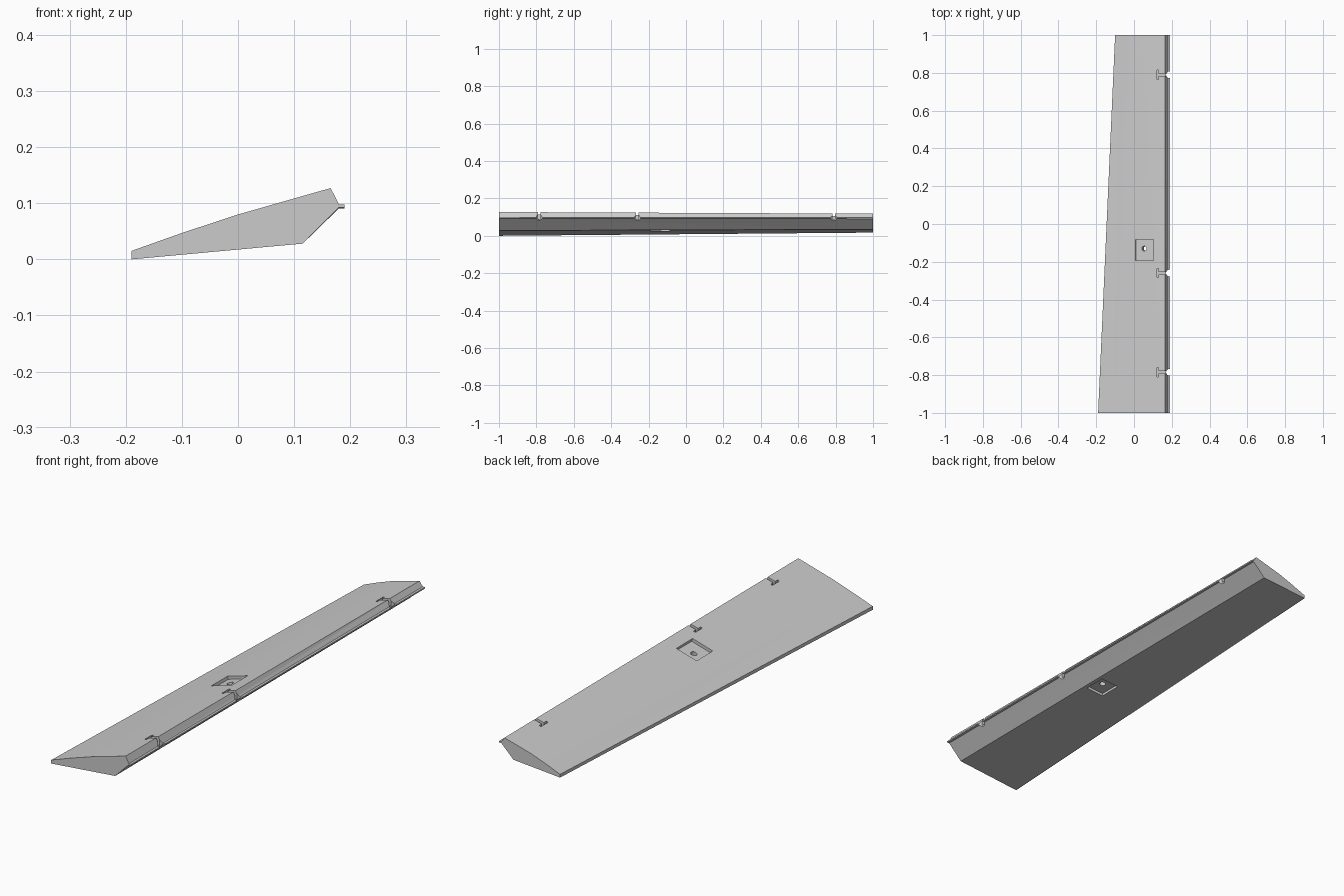
import bpy, bmesh, math

if "Cube" in bpy.data.objects:
    bpy.data.objects.remove(bpy.data.objects["Cube"])

# Tapered panel: root and tip cross-sections (x, z), lofted along y
root = [(-0.19, 0.0), (-0.19, 0.015), (-0.10, 0.047), (0.0, 0.080), (0.165, 0.127),
        (0.18, 0.098), (0.19, 0.098), (0.19, 0.092), (0.179, 0.092), (0.115, 0.028)]
tip = [(-0.10, 0.017), (-0.10, 0.031), (-0.03, 0.059), (0.04, 0.084), (0.165, 0.118),
       (0.18, 0.097), (0.19, 0.097), (0.19, 0.091), (0.18, 0.091), (0.122, 0.0345)]

bm = bmesh.new()
a = [bm.verts.new((x, -1, z)) for x, z in root]
b = [bm.verts.new((x, 1, z)) for x, z in tip]
n = len(a)
for i in range(n):
    j = (i + 1) % n
    bm.faces.new((a[i], a[j], b[j], b[i]))
bm.faces.new(a)
bm.faces.new(b[::-1])
bmesh.ops.triangulate(bm, faces=bm.faces[:])
bmesh.ops.recalc_face_normals(bm, faces=bm.faces[:])
if bm.calc_volume(signed=True) < 0:
    bmesh.ops.reverse_faces(bm, faces=bm.faces[:])
mesh = bpy.data.meshes.new("flap_panel")
bm.to_mesh(mesh)
bm.free()
flap = bpy.data.objects.new("flap_panel", mesh)
bpy.context.collection.objects.link(flap)


def cut(cutter):
    """Subtract the cutter from the flap and remove it."""
    cutter.hide_render = True
    bpy.context.view_layer.update()
    mod = flap.modifiers.new("cut", 'BOOLEAN')
    mod.operation = 'DIFFERENCE'
    mod.solver = 'EXACT'
    mod.object = cutter
    bpy.context.view_layer.objects.active = flap
    bpy.ops.object.modifier_apply(modifier=mod.name)
    bpy.data.objects.remove(cutter, do_unlink=True)


def box(loc, size, tilt=0.0):
    bpy.ops.mesh.primitive_cube_add(size=1, location=loc, rotation=(0, -tilt, 0))
    o = bpy.context.object
    o.scale = size
    return o


def cylinder(loc, r, h, tilt=0.0, sides=24):
    bpy.ops.mesh.primitive_cylinder_add(vertices=sides, radius=r, depth=h,
                                        location=loc, rotation=(0, -tilt, 0))
    return bpy.context.object


# Hinge notches: T-shaped slot in the top and a round bite through the lip
for y in (-0.785, -0.26, 0.79):
    cut(box((0.165, y, 0.14), (0.08, 0.014, 0.10)))
    cut(box((0.125, y, 0.14), (0.009, 0.048, 0.10)))
    cut(cylinder((0.188, y, 0.09), 0.018, 0.2))

# Actuator mount: recess in the top, recess in the bottom, hole through both
top_tilt, bottom_tilt = math.radians(16), math.radians(5)
cut(box((0.055, -0.137, 0.093), (0.10, 0.11, 0.028), top_tilt))
cut(box((0.060, -0.137, 0.026), (0.085, 0.10, 0.024), bottom_tilt))
cut(cylinder((0.059, -0.13, 0.06), 0.013, 0.2, top_tilt))
